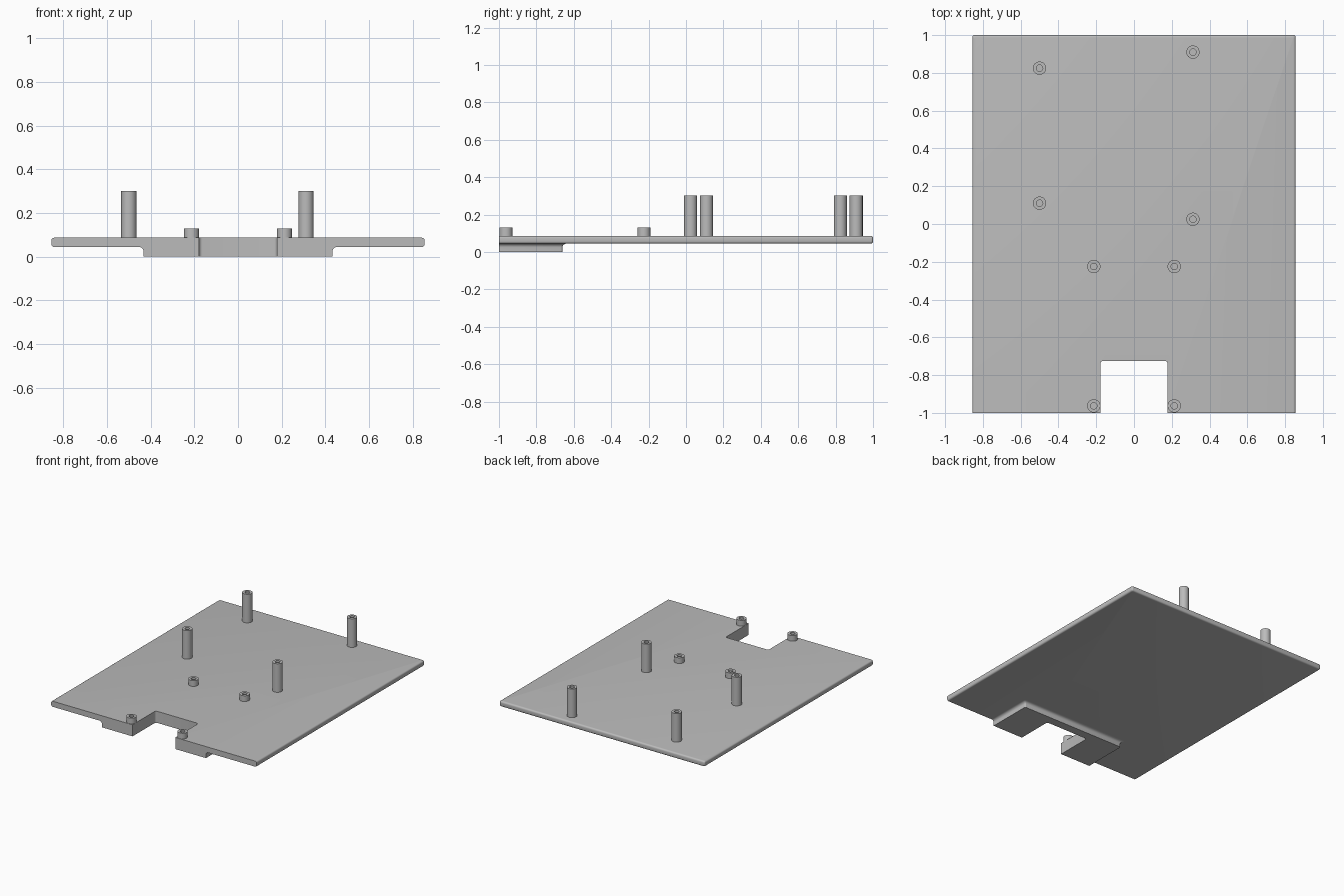
import bpy, bmesh, math
from mathutils import Vector

cube = bpy.data.objects.get("Cube")
if cube:
    bpy.data.objects.remove(cube, do_unlink=True)

grey = bpy.data.materials.new("plain grey")
grey.use_nodes = True
COLOUR = (0.5, 0.5, 0.5, 1)
grey.diffuse_color = COLOUR
grey.node_tree.nodes["Principled BSDF"].inputs["Base Color"].default_value = COLOUR


def finish(name, bm):
    bmesh.ops.recalc_face_normals(bm, faces=bm.faces)
    mesh = bpy.data.meshes.new(name)
    bm.to_mesh(mesh)
    bm.free()
    obj = bpy.data.objects.new(name, mesh)
    bpy.context.collection.objects.link(obj)
    mesh.materials.append(grey)
    bpy.ops.object.select_all(action='DESELECT')
    obj.select_set(True)
    bpy.context.view_layer.objects.active = obj
    bpy.ops.object.shade_smooth_by_angle(angle=math.radians(35))
    return obj


def rounded(corners, steps=4):
    """Round each (x, y, radius) corner of a square-cornered outline."""
    points = []
    for i, (x, y, r) in enumerate(corners):
        p = Vector((x, y))
        a = (Vector(corners[i - 1][:2]) - p).normalized()
        b = (Vector(corners[(i + 1) % len(corners)][:2]) - p).normalized()
        if r == 0:
            points.append(p)
            continue
        for k in range(steps + 1):
            t = k / steps * math.pi / 2
            points.append(p + r * (a * (1 - math.sin(t)) + b * (1 - math.cos(t))))
    return points


NOTCH, NOTCH_BACK, FRONT = 0.178, -0.725, -1.0


def notched(half, back, radius):
    """Rectangle outline with the notch cut into its front edge."""
    return rounded([(half, FRONT, 0), (half, back, radius), (-half, back, radius),
                    (-half, FRONT, 0), (-NOTCH, FRONT, 0), (-NOTCH, NOTCH_BACK, 0.015),
                    (NOTCH, NOTCH_BACK, 0.015), (NOTCH, FRONT, 0)])


def loft(name, half, back, radius, levels, top=True):
    """Stack notched outlines; each level is (z, outward growth)."""
    bm = bmesh.new()
    rings = [[bm.verts.new((p.x, p.y, z)) for p in notched(half + g, back + g, radius)]
             for z, g in levels]
    for low, high in zip(rings, rings[1:]):
        for i in range(len(low)):
            j = (i + 1) % len(low)
            bm.faces.new((low[i], low[j], high[j], high[i]))
    bm.faces.new(rings[0])
    if top:
        bm.faces.new(rings[-1])
    return finish(name, bm)


# Base plate with rounded side and back rims
BOTTOM, TOP, RIM = 0.045, 0.087, 0.012
arc = [(RIM * (1 - math.cos(t)), RIM * (math.sin(t) - 1))
       for t in (k * math.pi / 8 for k in range(5))]
rim = [(BOTTOM + RIM - h, g) for h, g in
       ((RIM * math.sin(t), RIM * (math.cos(t) - 1))
        for t in (k * math.pi / 8 for k in range(4, -1, -1)))]
rim += [(TOP - (z - BOTTOM), g) for z, g in reversed(rim)]
loft("base_plate", 0.855, 1.0, 0.01, rim)

# Foot block under the front, flaring into the plate with a small fillet
FILLET = 0.02
flare = [(0.0, 0.0)] + [(BOTTOM - FILLET + FILLET * math.sin(t), FILLET * (1 - math.cos(t)))
                        for t in (k * math.pi / 10 for k in range(6))]
loft("foot_block", 0.433, -0.66, 0.01, flare, top=False)


def post(name, x, y, height, outer=0.035, inner=0.017, sides=32):
    """Hollow round standoff with a blind hole."""
    bm = bmesh.new()
    profile = [(outer, TOP - 0.002), (outer, height), (inner, height), (inner, TOP + 0.001)]
    rings = [[bm.verts.new((x + r * math.cos(a), y + r * math.sin(a), z))
              for a in (2 * math.pi * k / sides for k in range(sides))] for r, z in profile]
    for low, high in zip(rings, rings[1:]):
        for i in range(sides):
            j = (i + 1) % sides
            bm.faces.new((low[i], low[j], high[j], high[i]))
    bm.faces.new(rings[-1])
    bm.faces.new(rings[0])
    finish(name, bm)


# Tall posts
for name, x, y in (("back_right", -0.5, 0.825), ("middle_right", -0.5, 0.11),
                   ("back_left", 0.312, 0.91), ("middle_left", 0.312, 0.025)):
    post("tall_post_" + name, x, y, 0.302)

# Short posts beside and behind the notch
for side, s in (("left", 1), ("right", -1)):
    for place, y in (("front", -0.963), ("rear", -0.225)):
        post(f"short_post_{place}_{side}", s * 0.213, y, 0.13)
